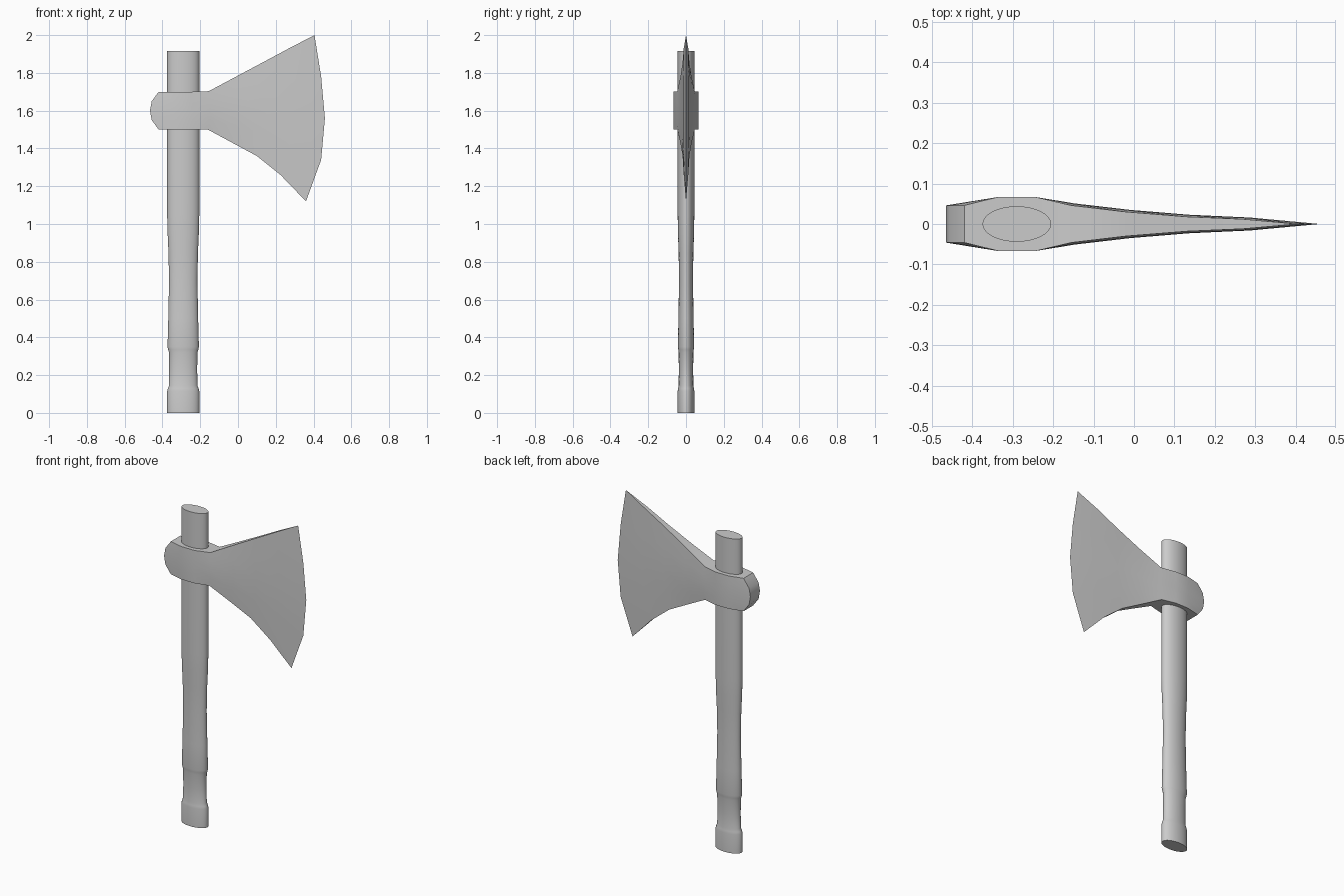
import bpy, bmesh, math

if "Cube" in bpy.data.objects:
    bpy.data.objects.remove(bpy.data.objects["Cube"])


def loft(name, rings, cap):
    """Bridge equal-sized closed rings; cap(bm, rings) closes the ends."""
    bm = bmesh.new()
    vs = [[bm.verts.new(p) for p in r] for r in rings]
    n = len(vs[0])
    for a, b in zip(vs, vs[1:]):
        for i in range(n):
            j = (i + 1) % n
            bm.faces.new((a[i], a[j], b[j], b[i]))
    cap(bm, vs)
    bmesh.ops.remove_doubles(bm, verts=bm.verts[:], dist=1e-4)
    bmesh.ops.recalc_face_normals(bm, faces=bm.faces[:])
    me = bpy.data.meshes.new(name)
    bm.to_mesh(me)
    bm.free()
    ob = bpy.data.objects.new(name, me)
    bpy.context.collection.objects.link(ob)
    bpy.ops.object.select_all(action='DESELECT')
    ob.select_set(True)
    bpy.context.view_layer.objects.active = ob
    bpy.ops.object.shade_smooth_by_angle(angle=math.radians(35))
    return ob


# Handle: oval rings with (height, half width, half depth)
CX, SIDES = -0.29, 32
handle_profile = [
    (0, .085, .044), (.115, .085, .044), (.13, .081, .042), (.145, .075, .039),
    (.23, .074, .038), (.32, .075, .039), (.335, .08, .041), (.35, .083, .043),
    (.5, .079, .040), (.7, .075, .037), (.85, .078, .039), (.96, .083, .043),
    (1.05, .085, .044), (1.915, .085, .044)]
handle_rings = [[(CX + rx * math.cos(2 * math.pi * i / SIDES),
                  ry * math.sin(2 * math.pi * i / SIDES), z)
                 for i in range(SIDES)] for z, rx, ry in handle_profile]


def cap_handle(bm, vs):
    bm.faces.new(vs[0])
    bm.faces.new(vs[-1])


loft("handle", handle_rings, cap_handle)

# Axe head columns: bottom x, z; top x, z; bulge in x; half thickness mid, edge
columns = [
    (-.42, 1.5, -.42, 1.7, -.046, .046, .046),
    (-.335, 1.5, -.335, 1.7, 0, .067, .067),
    (-.245, 1.5, -.245, 1.7, 0, .067, .067),
    (-.16, 1.5, -.155, 1.703, .01, .051, .046),
    (-.03, 1.43, -.02, 1.775, .015, .035, .030),
    (.10, 1.36, .13, 1.855, .02, .023, .018),
    (.225, 1.26, .27, 1.93, .04, .016, .012),
    (.36, 1.12, .405, 2.0, .0775, 0, 0)]
ROUND = (0, .8, 1, .8, 0)
EDGE = (0, .89, 1, .6, 0)


def head_ring(c):
    xb, zb, xt, zt, bulge, mid, rim = c
    shape = EDGE if bulge > 0 else ROUND
    side = []
    for k in range(5):
        t = k / 4
        s = 1 - (2 * t - 1) ** 2
        side.append((xb + (xt - xb) * t + bulge * shape[k],
                     rim + (mid - rim) * s, zb + (zt - zb) * t))
    return side + [(x, -y, z) for x, y, z in reversed(side)]


def cap_poll(bm, vs):
    r = vs[0]
    for k in range(4):
        bm.faces.new((r[k], r[k + 1], r[8 - k], r[9 - k]))


loft("axe_head", [head_ring(c) for c in columns], cap_poll)
